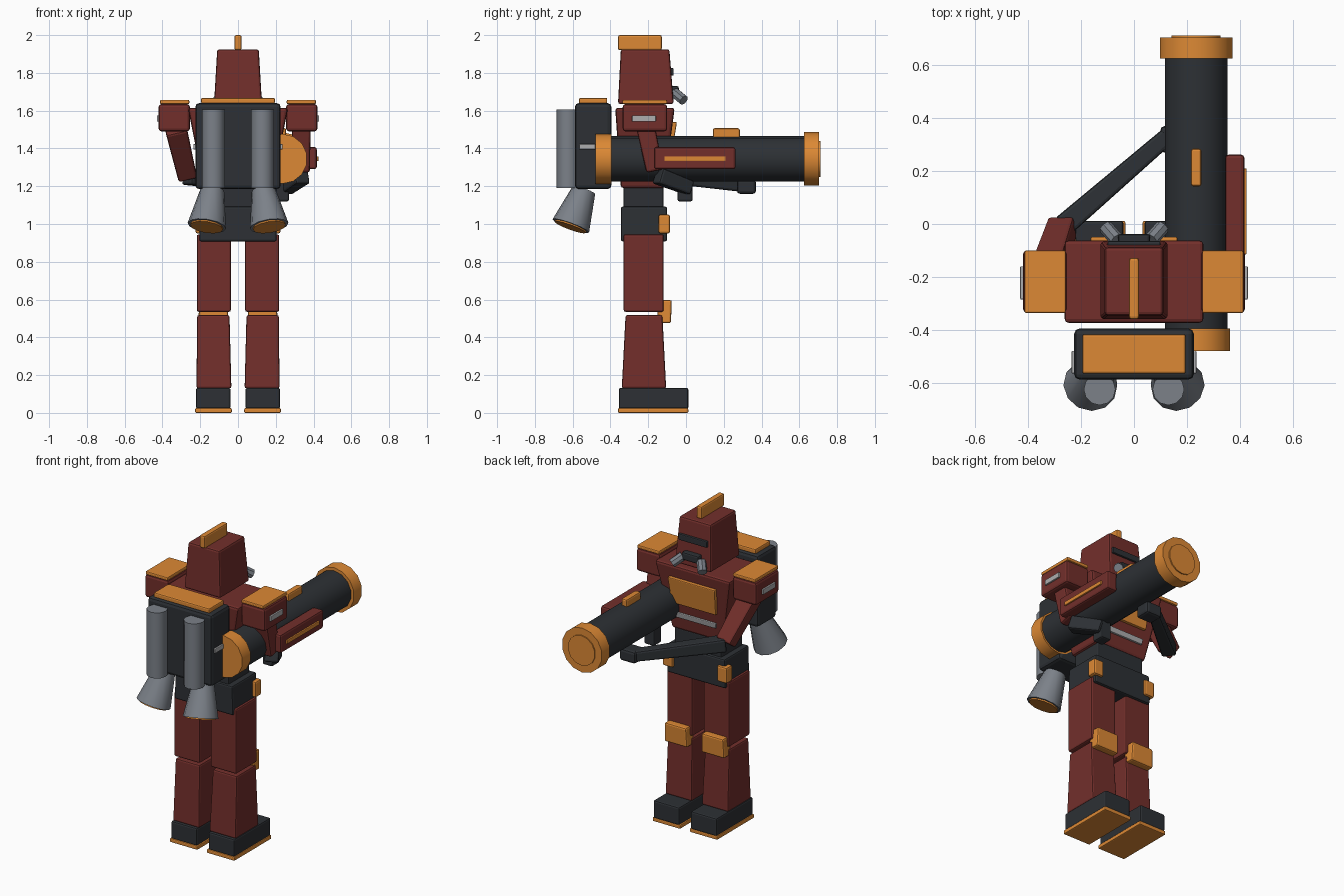
import bpy, bmesh
from mathutils import Vector, Matrix

if "Cube" in bpy.data.objects:
    bpy.data.objects.remove(bpy.data.objects["Cube"])


def material(name, rgb):
    m = bpy.data.materials.new(name)
    m.diffuse_color = (*rgb, 1)
    m.use_nodes = True
    m.node_tree.nodes["Principled BSDF"].inputs["Base Color"].default_value = m.diffuse_color
    return m


RED = material("dark_red", (0.17, 0.028, 0.024))
DARK = material("charcoal", (0.026, 0.030, 0.035))
ORANGE = material("orange", (0.72, 0.25, 0.035))
STEEL = material("steel", (0.20, 0.22, 0.25))
LIGHT = material("light_grey", (0.42, 0.42, 0.43))


def finish(name, bm, mat, bevel=0.0, smooth=False):
    bmesh.ops.recalc_face_normals(bm, faces=bm.faces)
    me = bpy.data.meshes.new(name)
    bm.to_mesh(me)
    bm.free()
    me.materials.append(mat)
    ob = bpy.data.objects.new(name, me)
    bpy.context.collection.objects.link(ob)
    if bevel:
        mod = ob.modifiers.new("bevel", "BEVEL")
        mod.width, mod.segments = bevel, 2
    if smooth:
        bpy.ops.object.select_all(action="DESELECT")
        ob.select_set(True)
        bpy.context.view_layer.objects.active = ob
        bpy.ops.object.shade_smooth_by_angle(angle=0.61)
    return ob


def box(name, mat, x, y, z, top=None, bevel=0.01):
    """Box from (min, max) ranges; top gives other x and y ranges at the upper end."""
    tx, ty = top or (x, y)
    bm = bmesh.new()
    bmesh.ops.create_cube(bm, size=1)
    for v in bm.verts:
        i, j, k = (int(c > 0) for c in v.co)
        v.co = ((x, tx)[k][i], (y, ty)[k][j], z[k])
    return finish(name, bm, mat, bevel)


def side(s, a, b):
    return tuple(sorted((s * a, s * b)))


def frame(a, b):
    """Matrix whose z axis runs from a to b, with local y as upright as possible."""
    d = (b - a).normalized()
    up = Vector((0, 0, 1)) if abs(d.z) < 0.8 else Vector((0, 1, 0))
    r = up.cross(d).normalized()
    rot = Matrix((r, d.cross(r), d)).transposed().to_4x4()
    return Matrix.Translation((a + b) / 2) @ rot


def limb(name, mat, a, b, w0, w1, bevel=0.012):
    """Square bar between two points; w0 and w1 are (width, depth) at the ends."""
    a, b = Vector(a), Vector(b)
    bm = bmesh.new()
    bmesh.ops.create_cube(bm, size=1)
    for v in bm.verts:
        w = w1 if v.co.z > 0 else w0
        v.co = (v.co.x * w[0], v.co.y * w[1], v.co.z * (b - a).length)
    bm.transform(frame(a, b))
    return finish(name, bm, mat, bevel)


def tube(name, mat, a, b, r0, r1=None, sides=14, bevel=0.0):
    a, b = Vector(a), Vector(b)
    bm = bmesh.new()
    bmesh.ops.create_cone(bm, cap_ends=True, segments=sides, radius1=r0,
                          radius2=r0 if r1 is None else r1, depth=(b - a).length)
    bm.transform(frame(a, b))
    return finish(name, bm, mat, bevel, True)


# Legs, shoulders and thrusters, mirrored left and right
for s, tag in ((-1, "left"), (1, "right")):
    box(tag + "_sole", ORANGE, side(s, .033, .227), (-.36, .012), (0, .025), bevel=.006)
    box(tag + "_boot", DARK, side(s, .04, .222), (-.355, .012), (.02, .133))
    box(tag + "_shin", RED, side(s, .035, .22), (-.34, -.105), (.13, .518),
        (side(s, .045, .216), (-.32, -.125)))
    box(tag + "_knee_pad", ORANGE, side(s, .05, .21), (-.15, -.08), (.475, .597),
        (side(s, .055, .205), (-.15, -.075)))
    box(tag + "_thigh", RED, side(s, .038, .218), (-.33, -.118), (.535, .945))
    box(tag + "_belt_pouch", ORANGE, side(s, .155, .225), (-.145, -.085), (.95, 1.05))

    box(tag + "_shoulder", RED, side(s, .255, .42), (-.335, -.1), (1.49, 1.635), bevel=.015)
    box(tag + "_shoulder_cap", ORANGE, side(s, .258, .413), (-.337, -.1), (1.635, 1.657), bevel=.006)
    box(tag + "_shoulder_badge", LIGHT, side(s, .41, .43), (-.285, -.16), (1.542, 1.575), bevel=.003)

    tube(tag + "_fuel_tank", STEEL, (s * .13, -.625, 1.19), (s * .13, -.625, 1.605), .06, sides=12)
    top, end = Vector((s * .135, -.54, 1.18)), Vector((s * .165, -.61, .99))
    tube(tag + "_nozzle", STEEL, end, top, .103, .063, sides=12)
    tip = (end - top).normalized() * .008
    tube(tag + "_nozzle_glow", ORANGE, end + tip, end - tip, .088, sides=12)
    box(tag + "_pack_latch", LIGHT, side(s, .215, .236), (-.565, -.48), (1.395, 1.423), bevel=.003)

    # Breathing canisters
    tube(tag + "_canister", STEEL, (s * .065, -.06, 1.695), (s * .107, -.012, 1.655), .028, sides=8)

# Hips, waist, chest, neck
box("pelvis", DARK, (-.205, .205), (-.345, -.1), (.908, 1.092), ((-.2, .2), (-.345, -.1)))
box("waist", DARK, (-.165, .165), (-.33, -.118), (1.08, 1.2))
box("chest", RED, (-.18, .18), (-.345, -.115), (1.19, 1.615), ((-.265, .265), (-.375, -.06)), .015)
box("chest_plate", ORANGE, (-.155, .155), (-.12, -.075), (1.37, 1.54),
    ((-.165, .165), (-.1, -.048)), .006)
box("chest_vent", LIGHT, (-.14, .14), (-.13, -.093), (1.275, 1.31),
    ((-.145, .145), (-.13, -.087)), .005)
box("neck", DARK, (-.09, .09), (-.3, -.12), (1.6, 1.66))

# Helmet
box("helmet", RED, (-.127, .127), (-.36, -.065), (1.635, 1.925), ((-.11, .11), (-.345, -.088)), .012)
box("helmet_crest", ORANGE, (-.019, .019), (-.36, -.128), (1.92, 2.0))
box("visor", DARK, (-.1, .1), (-.1, -.065), (1.785, 1.825), bevel=.006)
box("respirator", DARK, (-.06, .06), (-.1, -.038), (1.68, 1.73), bevel=.01)

# Backpack
box("jet_pack", DARK, (-.226, .226), (-.588, -.395), (1.185, 1.64), bevel=.02)
box("jet_pack_cap", ORANGE, (-.195, .195), (-.566, -.417), (1.635, 1.668), bevel=.008)

# Launcher
X, Z = .235, 1.345
tube("launcher_barrel", DARK, (X, -.45, Z), (X, .68, Z), .121)
tube("launcher_muzzle_ring", ORANGE, (X, .625, Z), (X, .705, Z), .141)
tube("launcher_muzzle_cover", ORANGE, (X, .69, Z), (X, .712, Z), .095)
tube("launcher_rear_ring", ORANGE, (X, -.48, Z), (X, -.395, Z), .132)
box("launcher_sight", ORANGE, (.215, .255), (.142, .285), (1.45, 1.507), bevel=.01)
box("launcher_grip", DARK, (.2, .27), (-.045, .035), (1.12, 1.24))

# Right arm holding the launcher
limb("right_upper_arm", RED, (.335, -.215, 1.52), (.335, -.165, 1.28), (.1, .1), (.09, .09))
box("right_forearm_guard", RED, (.345, .417), (-.168, .262), (1.29, 1.407), bevel=.012)
box("guard_stripe", ORANGE, (.41, .426), (-.115, .21), (1.333, 1.358), bevel=.004)
limb("right_forearm", DARK, (.34, -.15, 1.255), (.25, .02, 1.19), (.085, .085), (.075, .075))

# Left arm reaching across
limb("left_upper_arm", RED, (-.33, -.19, 1.51), (-.27, -.01, 1.255), (.115, .105), (.1, .095))
limb("left_forearm", DARK, (-.27, -.01, 1.25), (.13, .335, 1.2), (.085, .085), (.065, .065))
box("left_hand", DARK, (.1, .21), (.27, .37), (1.16, 1.235), bevel=.015)
